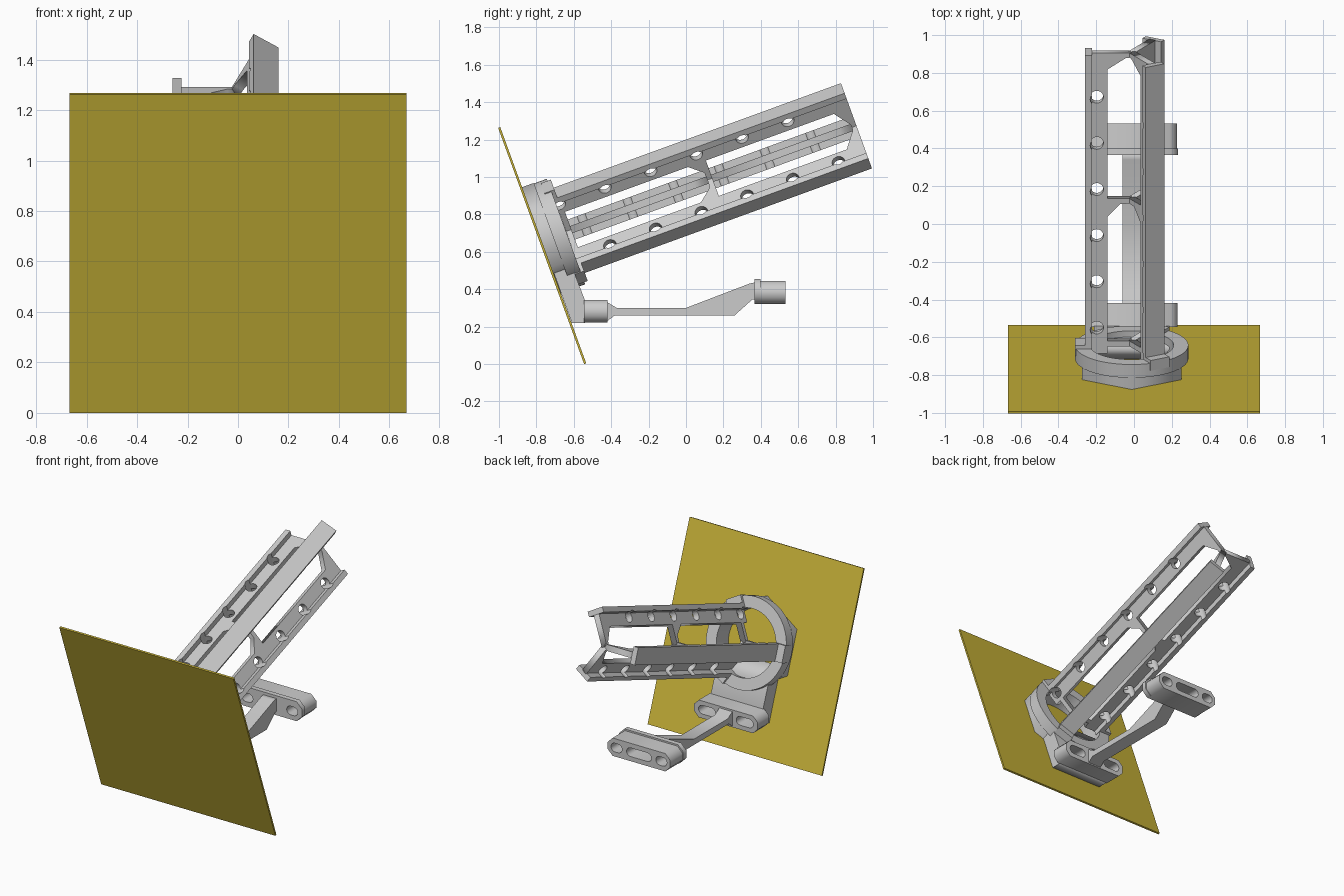
import bpy, bmesh
from math import radians, cos, sin, pi
from mathutils import Matrix, Vector

if "Cube" in bpy.data.objects:
    bpy.data.objects.remove(bpy.data.objects["Cube"])

CX, CB = -0.012, 0.885                       # tube axis in the tilted frame
TILT = Matrix.Rotation(radians(20), 4, 'X')
XZ = Matrix.Rotation(radians(90), 4, 'X')    # profile (x, z), depth along y
YZ = Matrix(((0, 0, 1, 0), (1, 0, 0, 0), (0, 1, 0, 0), (0, 0, 0, 1)))


def add(name, bm, matrix):
    bmesh.ops.transform(bm, matrix=matrix, verts=bm.verts)
    bmesh.ops.recalc_face_normals(bm, faces=bm.faces)
    me = bpy.data.meshes.new(name)
    bm.to_mesh(me)
    bm.free()
    ob = bpy.data.objects.new(name, me)
    bpy.context.collection.objects.link(ob)
    return ob


def box(name, lo, hi, matrix=Matrix()):
    lo, hi = Vector(lo), Vector(hi)
    bm = bmesh.new()
    bmesh.ops.create_cube(bm, size=1)
    m = Matrix.Translation((lo + hi) / 2) @ Matrix.Diagonal((*(hi - lo), 1))
    return add(name, bm, matrix @ m)


def slab(name, loops, depth, matrix):
    """Extrude closed 2D loops (inner loops are holes), centred on the profile plane."""
    cu = bpy.data.curves.new(name, 'CURVE')
    cu.dimensions, cu.fill_mode, cu.extrude = '2D', 'BOTH', depth / 2
    for loop in loops:
        sp = cu.splines.new('POLY')
        sp.points.add(len(loop) - 1)
        for p, (x, y) in zip(sp.points, loop):
            p.co = (x, y, 0, 1)
        sp.use_cyclic_u = True
    tmp = bpy.data.objects.new(name + "_curve", cu)
    bpy.context.collection.objects.link(tmp)
    bpy.context.view_layer.update()
    me = bpy.data.meshes.new_from_object(tmp.evaluated_get(bpy.context.evaluated_depsgraph_get()))
    bm = bmesh.new()
    bm.from_mesh(me)
    bmesh.ops.remove_doubles(bm, verts=bm.verts, dist=1e-5)
    bpy.data.objects.remove(tmp)
    bpy.data.curves.remove(cu)
    return add(name, bm, matrix)


def circle(r, n, cx=CX, cy=CB, start=0.0):
    return [(cx + r * cos(start + 2 * pi * i / n), cy + r * sin(start + 2 * pi * i / n)) for i in range(n)]


def stadium(cx, cz, w, h, n=8):
    r, pts = h / 2, []
    for side in (1, -1):
        for i in range(n + 1):
            a = -pi / 2 + pi * i / n
            pts.append((cx + side * (w / 2 - r + r * cos(a)), cz + side * r * sin(a)))
    return pts


def oct_bar(z0, z1, hw, c):
    right = [(hw - c, z0), (hw, z0 + c), (hw, z1 - c), (hw - c, z1)]
    return [(CX + x, z) for x, z in right] + [(CX - x, z) for x, z in reversed(right)]


def at_y(y):
    return Matrix.Translation((0, y, 0)) @ XZ


def smooth(ob):
    bpy.ops.object.select_all(action='DESELECT')
    ob.select_set(True)
    bpy.context.view_layer.objects.active = ob
    bpy.ops.object.shade_smooth_by_angle(angle=radians(30))


# Square tilted panel
panel = box("front_panel", (-0.668, -0.512, 0.186), (0.668, -0.50, 1.53), TILT)
mat = bpy.data.materials.new("yellow")
mat.diffuse_color = (0.58, 0.45, 0.04, 1)
mat.use_nodes = True
mat.node_tree.nodes["Principled BSDF"].inputs["Base Color"].default_value = mat.diffuse_color
panel.data.materials.append(mat)

# Hexagonal base and round collar behind the panel
slab("hex_base", [circle(0.303, 6, start=pi / 2), circle(0.222, 64)], 0.065, TILT @ at_y(-0.468))
smooth(slab("collar_ring", [circle(0.30, 64), circle(0.222, 64)], 0.075, TILT @ at_y(-0.398)))

# Three T-section rails with staggered holes and Y-shaped braces
END = 1.292
web = [(0.22, -0.40), (0.22, END), (0, END), (0, END - 0.025), (0.03, END - 0.027), (0.128, 1.20),
       (0.128, 0.472), (0, 0.472), (0, 0.445), (0.06, 0.442), (0.128, 0.37),
       (0.128, -0.33), (0, -0.33), (0, -0.36), (0.128, -0.36), (0.128, -0.40)]
for label, angle, first in (("upper", 60, -0.345), ("left", 180, -0.255), ("lower", 300, -0.165)):
    frame = TILT @ Matrix.Translation((CX, 0, CB)) @ Matrix.Rotation(radians(-angle), 4, 'Y')
    bm = bmesh.new()
    for k in range(6):
        bmesh.ops.create_cone(bm, cap_ends=True, segments=24, radius1=0.035, radius2=0.035, depth=0.2,
                              matrix=Matrix.Translation((0.185, first + 0.26 * k, 0)))
    cutter = add(label + "_hole_cutter", bm, frame)
    cutter.hide_render = True
    cutter.hide_set(True)
    cutter.display_type = 'WIRE'
    parts = [box(label + "_rail_bar", (0.211, -0.40, -0.057), (0.247, END, 0.057), frame),
             slab(label + "_rail_web", [web], 0.04, frame)]
    for ob in parts:
        mod = ob.modifiers.new("holes", 'BOOLEAN')
        mod.operation, mod.solver, mod.object = 'DIFFERENCE', 'EXACT', cutter
    box(label + "_rail_foot", (0.245, -0.40, -0.057), (0.30, -0.342, 0.057), frame)

# Neck joining the hexagonal base to the front clamp
slab("neck", [[(-0.61, 0.22), (-0.54, 0.22), (-0.54, 0.34), (-0.602, 0.50), (-0.655, 0.61), (-0.715, 0.51)]],
     0.40, Matrix.Translation((CX, 0, 0)) @ YZ)

# Front clamp with two slots
front_slots = [stadium(CX + s * 0.145, 0.282, 0.13, 0.06) for s in (-1, 1)]
slab("front_clamp", [oct_bar(0.222, 0.342, 0.243, 0.035)] + front_slots, 0.125, at_y(-0.482))

# Cranked arm
slab("arm", [[(-0.46, 0.33), (-0.42, 0.33), (-0.37, 0.30), (0, 0.30), (0.34, 0.43), (0.385, 0.44),
              (0.385, 0.345), (0.355, 0.345), (0.26, 0.26), (-0.38, 0.26), (-0.42, 0.23), (-0.46, 0.23)]],
     0.10, Matrix.Translation((CX, 0, 0)) @ YZ)

# Rear clamp with three slots and a raised front flange
rear_slots = [stadium(CX + s * 0.172, 0.382, 0.085, 0.06) for s in (-1, 1)]
slab("rear_clamp", [oct_bar(0.32, 0.444, 0.24, 0.038)] + rear_slots + [stadium(CX, 0.382, 0.19, 0.06)],
     0.14, at_y(0.463))
slab("rear_clamp_flange", [oct_bar(0.32, 0.455, 0.246, 0.04)] + rear_slots, 0.034, at_y(0.382))
